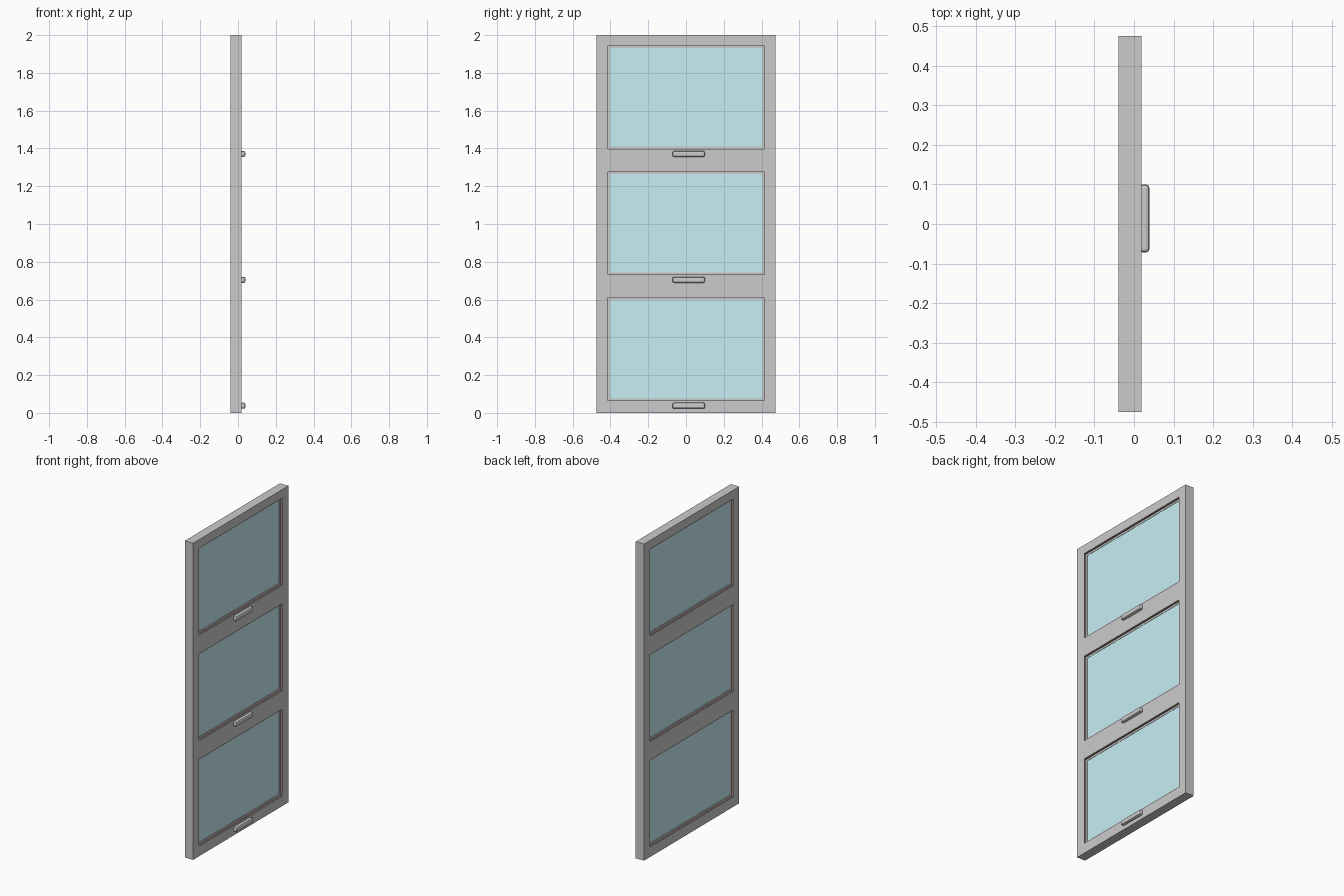
import bpy, bmesh

if "Cube" in bpy.data.objects:
    bpy.data.objects.remove(bpy.data.objects["Cube"])

X0, X1 = -0.039, 0.019            # back and front of the door leaf
PITCH = 0.6665
OPENINGS = [(0.063 + i * PITCH, 0.612 + i * PITCH) for i in range(3)]


def material(name, rgb):
    m = bpy.data.materials.new(name)
    m.diffuse_color = (*rgb, 1)
    m.use_nodes = True
    m.node_tree.nodes["Principled BSDF"].inputs["Base Color"].default_value = m.diffuse_color
    return m


def finish(name, bm, mat=None):
    bmesh.ops.recalc_face_normals(bm, faces=bm.faces)
    me = bpy.data.meshes.new(name)
    bm.to_mesh(me)
    bm.free()
    ob = bpy.data.objects.new(name, me)
    bpy.context.collection.objects.link(ob)
    if mat:
        me.materials.append(mat)
    return ob


def slab(name, ys, zs, x0, x1, holes=(), mat=None):
    """Grid of cells in the yz plane, minus holes, extruded along x."""
    bm = bmesh.new()
    v = [[bm.verts.new((x0, y, z)) for z in zs] for y in ys]
    for i in range(len(ys) - 1):
        for j in range(len(zs) - 1):
            if (i, j) not in holes:
                bm.faces.new((v[i][j], v[i + 1][j], v[i + 1][j + 1], v[i][j + 1]))
    for row in v:
        for p in row:
            if not p.link_faces:
                bm.verts.remove(p)
    res = bmesh.ops.extrude_face_region(bm, geom=bm.faces[:], use_keep_orig=True)
    top = [g for g in res["geom"] if isinstance(g, bmesh.types.BMVert)]
    bmesh.ops.translate(bm, verts=top, vec=(x1 - x0, 0, 0))
    return finish(name, bm, mat)


glass = material("glass", (0.58, 0.86, 0.91))
brown = material("seal", (0.36, 0.24, 0.22))

# Door leaf with three openings
levels = [0.0] + [z for pair in OPENINGS for z in pair] + [2.0]
slab("door_frame", [-0.475, -0.416, 0.416, 0.475], levels, X0, X1,
     holes={(1, 1), (1, 3), (1, 5)})

for i, (z0, z1) in enumerate(OPENINGS, 1):
    # Brown seal lining the opening
    t = 0.002
    slab(f"seal_{i}", [-0.416, -0.416 + t, 0.416 - t, 0.416],
         [z0, z0 + t, z1 - t, z1], X0 + 0.002, X1 - 0.002, {(1, 1)}, brown)
    # Recessed grey bead and the pane it holds
    a, b = 0.414, 0.402
    slab(f"glazing_bead_{i}", [-a, -b, b, a],
         [z0 + t, z0 + 0.014, z1 - 0.014, z1 - t], X0 + 0.012, X1 - 0.012, {(1, 1)})
    slab(f"glass_pane_{i}", [-b, b], [z0 + 0.014, z1 - 0.014],
         X0 + 0.014, X1 - 0.014, mat=glass)

    # Pull handle under the pane, slightly off centre
    zc = 0.038 + (i - 1) * PITCH
    h = slab(f"handle_{i}", [-0.072, 0.1], [zc - 0.016, zc + 0.016], X1 - 0.005, 0.039)
    bev = h.modifiers.new("rounding", 'BEVEL')
    bev.width = 0.009
    bev.segments = 2
